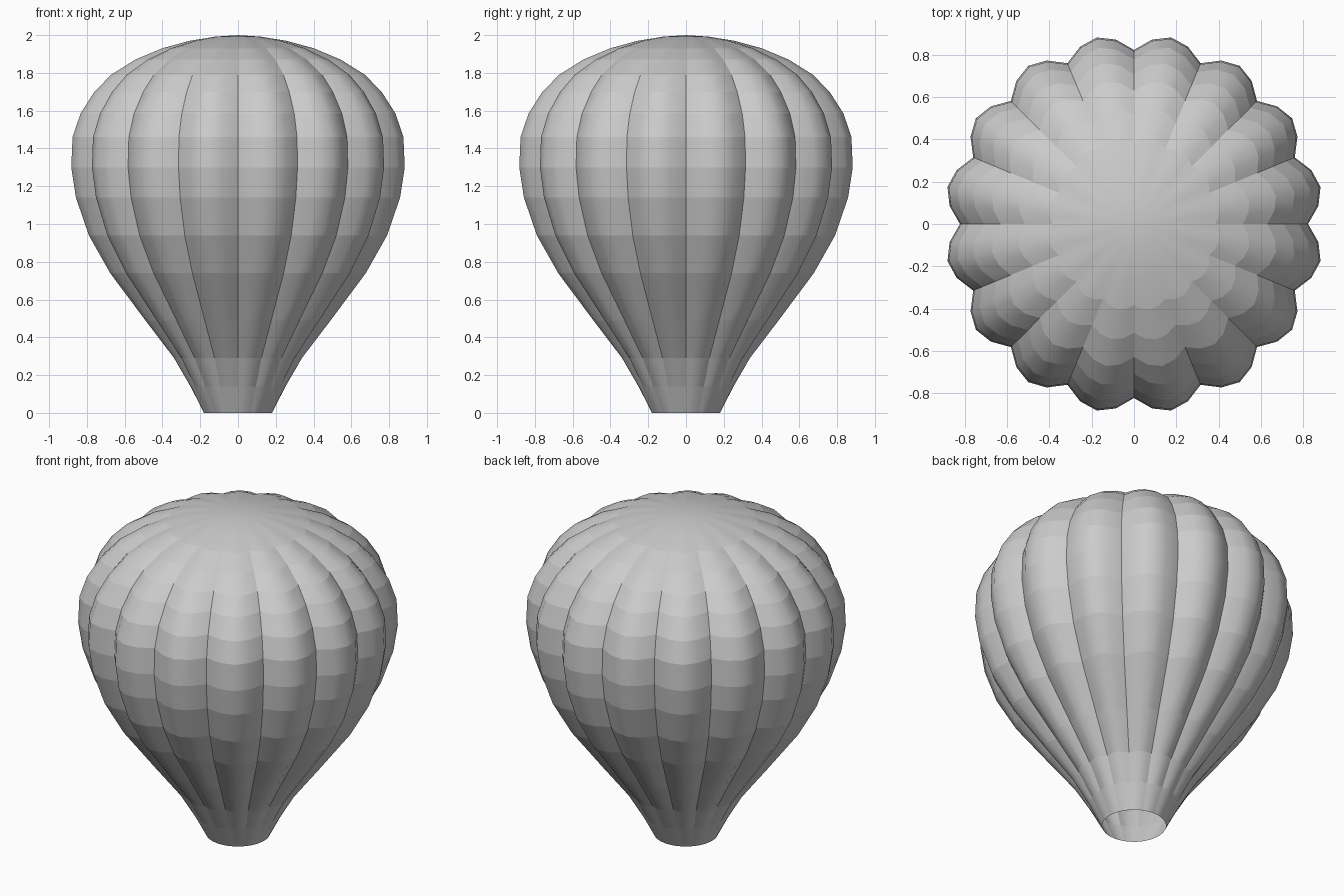
import bpy, bmesh, math

if "Cube" in bpy.data.objects:
    bpy.data.objects.remove(bpy.data.objects["Cube"])

GORES = 16          # lobes around the envelope
SEG = 4             # facets across each lobe
N = GORES * SEG

# profile: (height, silhouette radius, relative depth of the seams)
PROFILE = [
    (0.00, 0.18, 0.00), (0.14, 0.255, 0.03), (0.29, 0.345, 0.06),
    (0.49, 0.50, 0.08), (0.74, 0.69, 0.085), (0.94, 0.805, 0.085),
    (1.14, 0.875, 0.085), (1.30, 0.90, 0.085), (1.46, 0.893, 0.085),
    (1.585, 0.85, 0.085), (1.70, 0.775, 0.085), (1.79, 0.685, 0.08),
    (1.87, 0.555, 0.07), (1.93, 0.41, 0.06), (1.97, 0.26, 0.04),
    (1.992, 0.12, 0.015),
]
# bulge across one lobe: seam, quarter, crown, quarter
BULGE = [0.0, 0.70, 1.0, 0.70]

fabric = bpy.data.materials.new("grey_fabric")
fabric.diffuse_color = (0.6, 0.6, 0.6, 1)
fabric.use_nodes = True
fabric.node_tree.nodes["Principled BSDF"].inputs["Base Color"].default_value = fabric.diffuse_color

bm = bmesh.new()

# lobed rings
rings = []
for z, r, depth in PROFILE:
    ring = []
    for i in range(N):
        a = 2 * math.pi * i / N
        rr = r * (1 - depth * (1 - BULGE[i % SEG]))
        ring.append(bm.verts.new((rr * math.cos(a), rr * math.sin(a), z)))
    rings.append(ring)

# envelope panels
for lo, hi in zip(rings, rings[1:]):
    for i in range(N):
        j = (i + 1) % N
        bm.faces.new((lo[i], lo[j], hi[j], hi[i]))

# closed crown
apex = bm.verts.new((0, 0, 2.0))
for i in range(N):
    bm.faces.new((rings[-1][i], rings[-1][(i + 1) % N], apex))

# smooth across each lobe, crisp along seams and panel rows
for f in bm.faces:
    f.smooth = True
for ring in rings[1:-2]:
    for i in range(N):
        bm.edges.get((ring[i], ring[(i + 1) % N])).smooth = False
for lo, hi in zip(rings[:-3], rings[1:-2]):
    for i in range(0, N, SEG):
        bm.edges.get((lo[i], hi[i])).smooth = False

mesh = bpy.data.meshes.new("balloon_envelope")
bm.to_mesh(mesh)
bm.free()
mesh.materials.append(fabric)
envelope = bpy.data.objects.new("balloon_envelope", mesh)
bpy.context.collection.objects.link(envelope)
